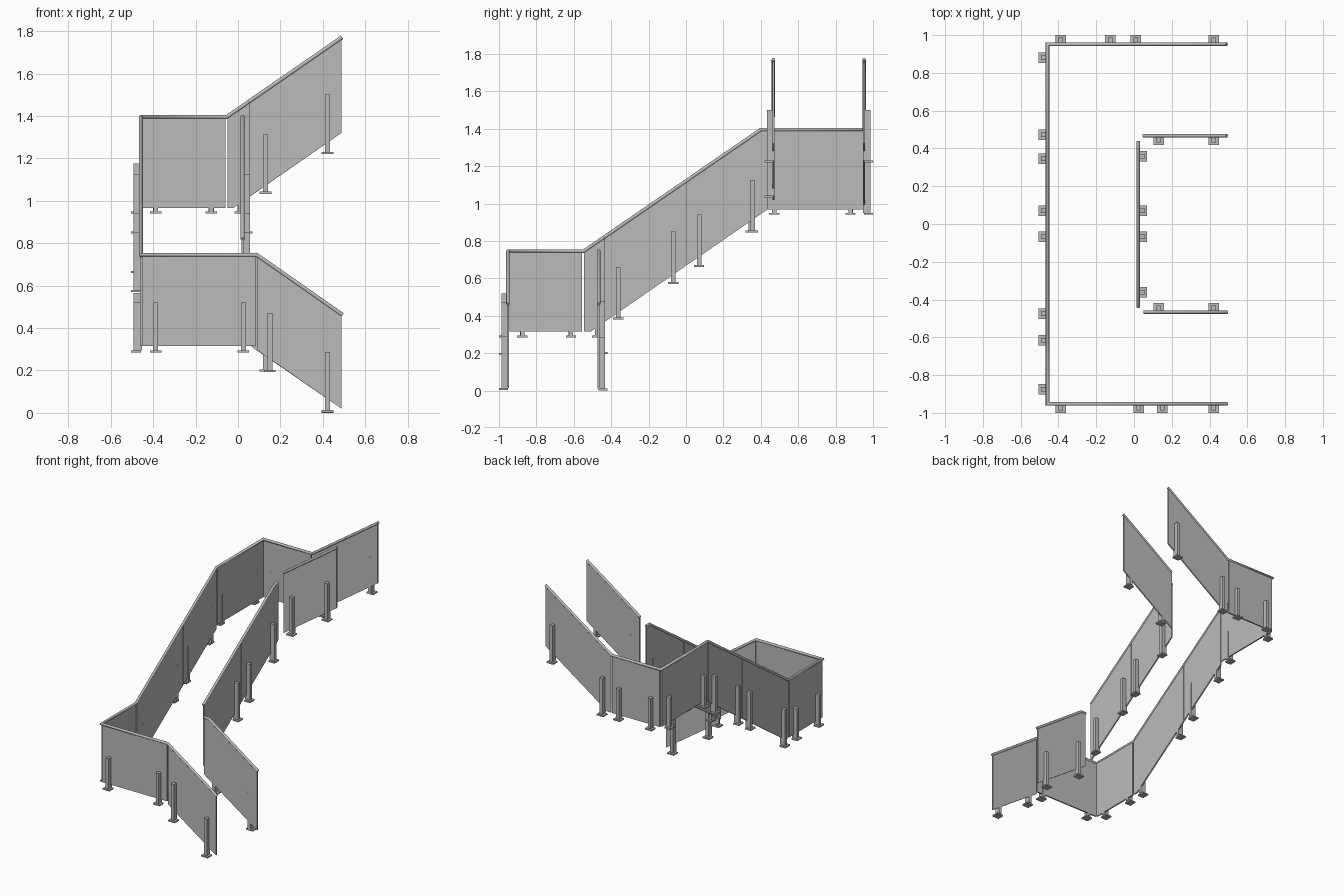
import bpy, bmesh, math
from mathutils import Vector

if "Cube" in bpy.data.objects:
    bpy.data.objects.remove(bpy.data.objects["Cube"])

grey = bpy.data.materials.new("railing_grey")
grey.diffuse_color = (0.5, 0.5, 0.5, 1)
grey.use_nodes = True
grey.node_tree.nodes["Principled BSDF"].inputs["Base Color"].default_value = grey.diffuse_color

OUT, INN, LEFT, MID = 0.952, 0.467, -0.458, 0.022   # wall lines
LO_T, LO_B, HI_T, HI_B = 0.743, 0.315, 1.393, 0.967  # landing heights
TH = 0.010                                           # panel thickness


def finish(name, bm):
    bmesh.ops.recalc_face_normals(bm, faces=bm.faces)
    me = bpy.data.meshes.new(name)
    bm.to_mesh(me)
    bm.free()
    me.materials.append(grey)
    ob = bpy.data.objects.new(name, me)
    bpy.context.collection.objects.link(ob)
    return ob


def place(axis, u, v, z):
    """u runs along the wall, v is across it."""
    return Vector((u, v, z)) if axis == 'x' else Vector((v, u, z))


def panel(name, axis, pos, pts):
    """Thin upright sheet from a (u, z) outline."""
    bm = bmesh.new()
    a = [bm.verts.new(place(axis, u, pos - TH / 2, z)) for u, z in pts]
    b = [bm.verts.new(place(axis, u, pos + TH / 2, z)) for u, z in pts]
    bm.faces.new(a)
    bm.faces.new(b)
    for i in range(len(pts)):
        j = (i + 1) % len(pts)
        bm.faces.new((a[i], a[j], b[j], b[i]))
    finish(name, bm)


def box(bm, lo, hi):
    vs = bmesh.ops.create_cube(bm, size=1)["verts"]
    for v in vs:
        v.co = Vector([(l + h) / 2 + c * abs(h - l) for l, h, c in zip(lo, hi, v.co)])


def posts(name, axis, pos, side, items):
    """Square posts on base plates; side is the direction they stand off the panel."""
    for k, (u, z, h) in enumerate(items):
        bm = bmesh.new()
        c = pos + side * 0.023
        box(bm, place(axis, u - 0.0275, c - 0.0245, z), place(axis, u + 0.0275, c + 0.0245, z + 0.010))
        box(bm, place(axis, u - 0.012, c - 0.012, z + 0.01), place(axis, u + 0.012, c + 0.012, z + h))
        # tongue that clamps through the panel to its inner face
        v0, v1 = sorted((pos - side * (TH / 2 + 0.0015), c))
        box(bm, place(axis, u - 0.011, v0, z + 0.01), place(axis, u + 0.011, v1, z + h))
        finish(f"{name}_{k + 1}", bm)


def rail(name, path, r=0.0095, n=12):
    """Round handrail swept along a path with mitred corners."""
    P = [Vector(p) for p in path]
    T = [(b - a).normalized() for a, b in zip(P, P[1:])]
    s = T[0].cross(Vector((0, 0, 1))).normalized()
    w = s.cross(T[0])
    ang = [2 * math.pi * i / n for i in range(n)]
    ring = [P[0] + (s * math.cos(a) + w * math.sin(a)) * r for a in ang]
    bm = bmesh.new()
    prev = [bm.verts.new(q) for q in ring]
    bm.faces.new(prev)
    for i, t in enumerate(T):
        nrm = t + (T[i + 1] if i + 1 < len(T) else t)
        ring = [q + t * ((P[i + 1] - q).dot(nrm) / t.dot(nrm)) for q in ring]
        cur = [bm.verts.new(q) for q in ring]
        for j in range(n):
            k = (j + 1) % n
            bm.faces.new((prev[j], prev[k], cur[k], cur[j])).smooth = True
        prev = cur
    bm.faces.new(prev)
    finish(name, bm)


# heights along the three flights
def mid_top(y): return min(HI_T, LO_T + 0.688 * (y + 0.545))
def mid_bot(y): return LO_B + 0.691 * (y + 0.51)


# outer panels, lower flight
panel("front_landing_panel", 'x', -OUT, [(-0.452, LO_B), (0.084, LO_B), (0.084, LO_T), (-0.452, LO_T)])
panel("front_stair_panel", 'x', -OUT, [(0.092, 0.295), (0.488, 0.02), (0.488, 0.464), (0.092, LO_T)])
# outer panels, long middle flight
panel("left_lower_landing_panel", 'y', LEFT, [(-0.945, LO_B), (-0.555, LO_B), (-0.555, LO_T), (-0.945, LO_T)])
panel("left_stair_panel_low", 'y', LEFT,
      [(-0.545, LO_B), (-0.51, LO_B), (-0.003, mid_bot(-0.003)), (-0.003, mid_top(-0.003)), (-0.545, LO_T)])
panel("left_stair_panel_high", 'y', LEFT,
      [(0.003, mid_bot(0.003)), (0.396, mid_bot(0.396)), (0.396, mid_top(0.396)), (0.003, mid_top(0.003))])
panel("left_upper_landing_panel", 'y', LEFT, [(0.404, HI_B), (0.945, HI_B), (0.945, HI_T), (0.404, HI_T)])
# outer panels, upper flight
panel("back_landing_panel", 'x', OUT, [(-0.452, HI_B), (-0.06, HI_B), (-0.06, HI_T), (-0.452, HI_T)])
panel("back_stair_panel", 'x', OUT,
      [(-0.05, HI_B), (-0.02, HI_B), (0.488, 1.32), (0.488, 1.766), (-0.05, HI_T)])

# inner panels
panel("inner_front_panel", 'x', -INN, [(0.052, 0.32), (0.488, 0.02), (0.488, 0.464), (0.09, LO_T), (0.052, LO_T)])
panel("inner_middle_panel_low", 'y', MID,
      [(-0.438, mid_bot(-0.438)), (-0.003, mid_bot(-0.003)), (-0.003, mid_top(-0.003)), (-0.438, mid_top(-0.438))])
panel("inner_middle_panel_high", 'y', MID,
      [(0.003, mid_bot(0.003)), (0.438, mid_bot(0.438)), (0.438, HI_T), (0.40, HI_T), (0.003, mid_top(0.003))])
panel("inner_back_panel", 'x', INN, [(0.052, 1.018), (0.488, 1.32), (0.488, 1.766), (0.052, 1.464)])

# handrails
rail("outer_handrail", [(0.493, -OUT, 0.462), (0.088, -OUT, 0.745), (LEFT, -OUT, 0.745), (LEFT, -0.547, 0.745),
                        (LEFT, 0.40, 1.395), (LEFT, OUT, 1.395), (-0.053, OUT, 1.395), (0.491, OUT, 1.771)])
rail("inner_front_handrail", [(0.493, -INN, 0.462), (0.088, -INN, 0.745), (0.05, -INN, 0.745)])
rail("inner_middle_handrail", [(MID, -0.44, 0.818), (MID, 0.40, 1.395), (MID, 0.44, 1.395)])
rail("inner_back_handrail", [(0.05, INN, 1.466), (0.491, INN, 1.771)])

# posts: (position, base height, post height)
F, S = 0.235, 0.28
posts("front_post", 'x', -OUT, -1, [(-0.388, 0.285, F), (0.025, 0.285, F), (0.15, 0.192, S), (0.422, 0.003, S + 0.005)])
posts("left_post", 'y', LEFT, -1,
      [(-0.875, 0.285, F), (-0.615, 0.285, F), (-0.475, 0.285, S), (-0.068, 0.57, S),
       (0.07, 0.66, S), (0.345, 0.845, S), (0.472, 0.94, F), (0.88, 0.94, F)])
posts("back_post", 'x', OUT, 1, [(-0.388, 0.94, F), (-0.126, 0.94, F), (0.01, 0.94, S), (0.422, 1.22, S)])
posts("inner_front_post", 'x', -INN, 1, [(0.13, 0.195, S), (0.422, 0.0, S + 0.005)])
posts("inner_middle_post", 'y', MID, 1,
      [(-0.362, 0.38, S), (-0.068, 0.57, S), (0.07, 0.66, S), (0.358, 0.845, S)])
posts("inner_back_post", 'x', INN, -1, [(0.13, 1.033, S), (0.422, 1.22, S)])
